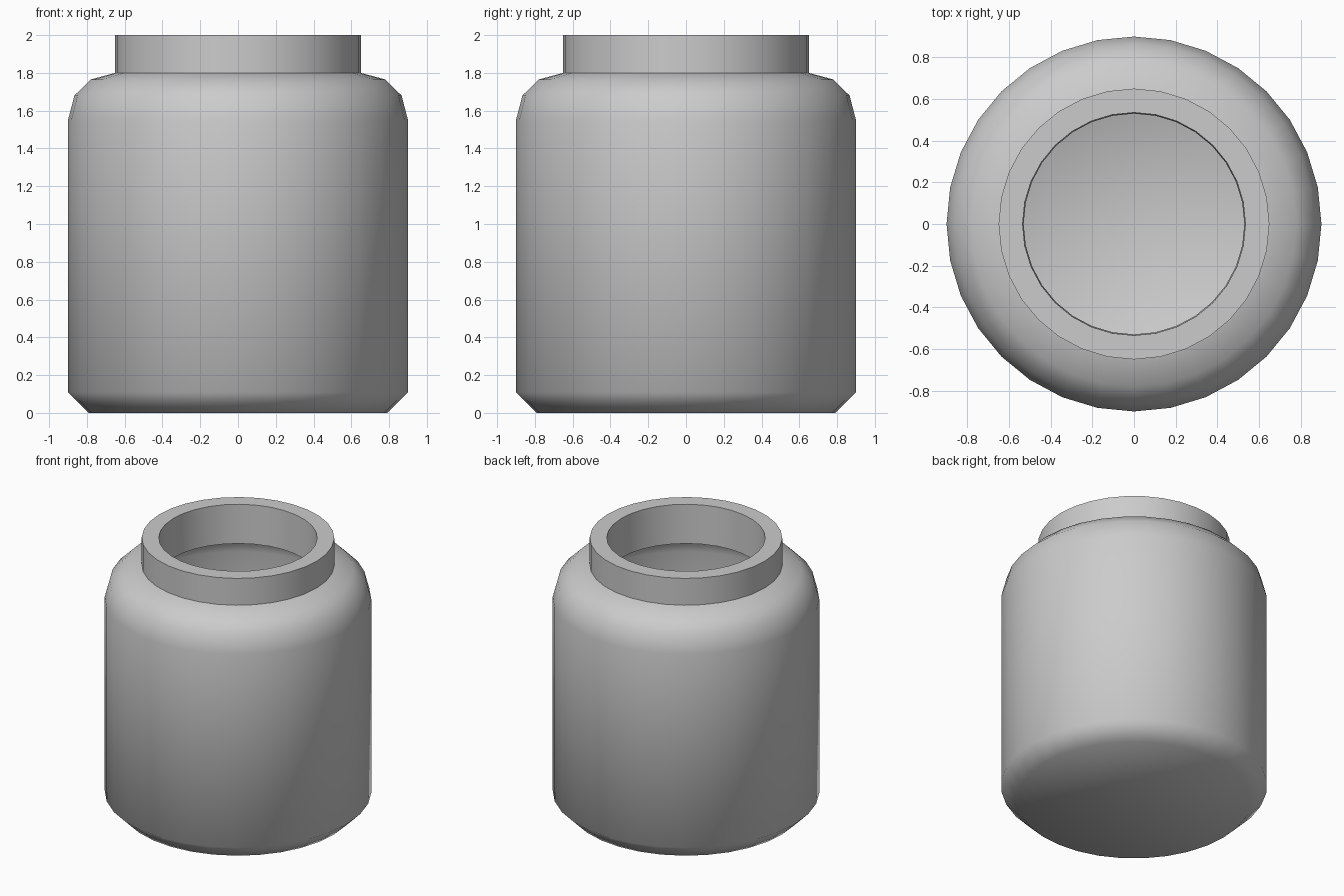
import bpy, bmesh
from math import cos, sin, pi, radians

if "Cube" in bpy.data.objects:
    bpy.data.objects.remove(bpy.data.objects["Cube"])

SIDES = 32

# Closed wall section (radius, height): outside going up, then inside going down
OUTER = [(0.79, 0), (0.9, 0.11), (0.9, 1.55), (0.866, 1.68), (0.78, 1.765),
         (0.65, 1.8), (0.65, 2.0)]
INNER = [(0.535, 2.0), (0.53, 1.71), (0.72, 1.66), (0.76, 1.62), (0.78, 1.535),
         (0.78, 0.16), (0.74, 0.12)]


def revolve(name, profile):
    """Turn a profile around z and cap both of its ends."""
    bm = bmesh.new()
    rings = [[bm.verts.new((r * cos(2 * pi * i / SIDES), r * sin(2 * pi * i / SIDES), z))
              for i in range(SIDES)] for r, z in profile]
    for a, b in zip(rings, rings[1:]):
        for i in range(SIDES):
            j = (i + 1) % SIDES
            bm.faces.new((a[i], a[j], b[j], b[i]))
    bm.faces.new(rings[0][::-1])
    bm.faces.new(rings[-1])
    bmesh.ops.recalc_face_normals(bm, faces=bm.faces)
    mesh = bpy.data.meshes.new(name)
    bm.to_mesh(mesh)
    bm.free()
    obj = bpy.data.objects.new(name, mesh)
    bpy.context.collection.objects.link(obj)
    return obj


# Hollow jar with a thick wall and an open neck
jar = revolve("jar", OUTER + INNER)
bpy.context.view_layer.objects.active = jar
jar.select_set(True)
bpy.ops.object.shade_smooth_by_angle(angle=radians(60))
